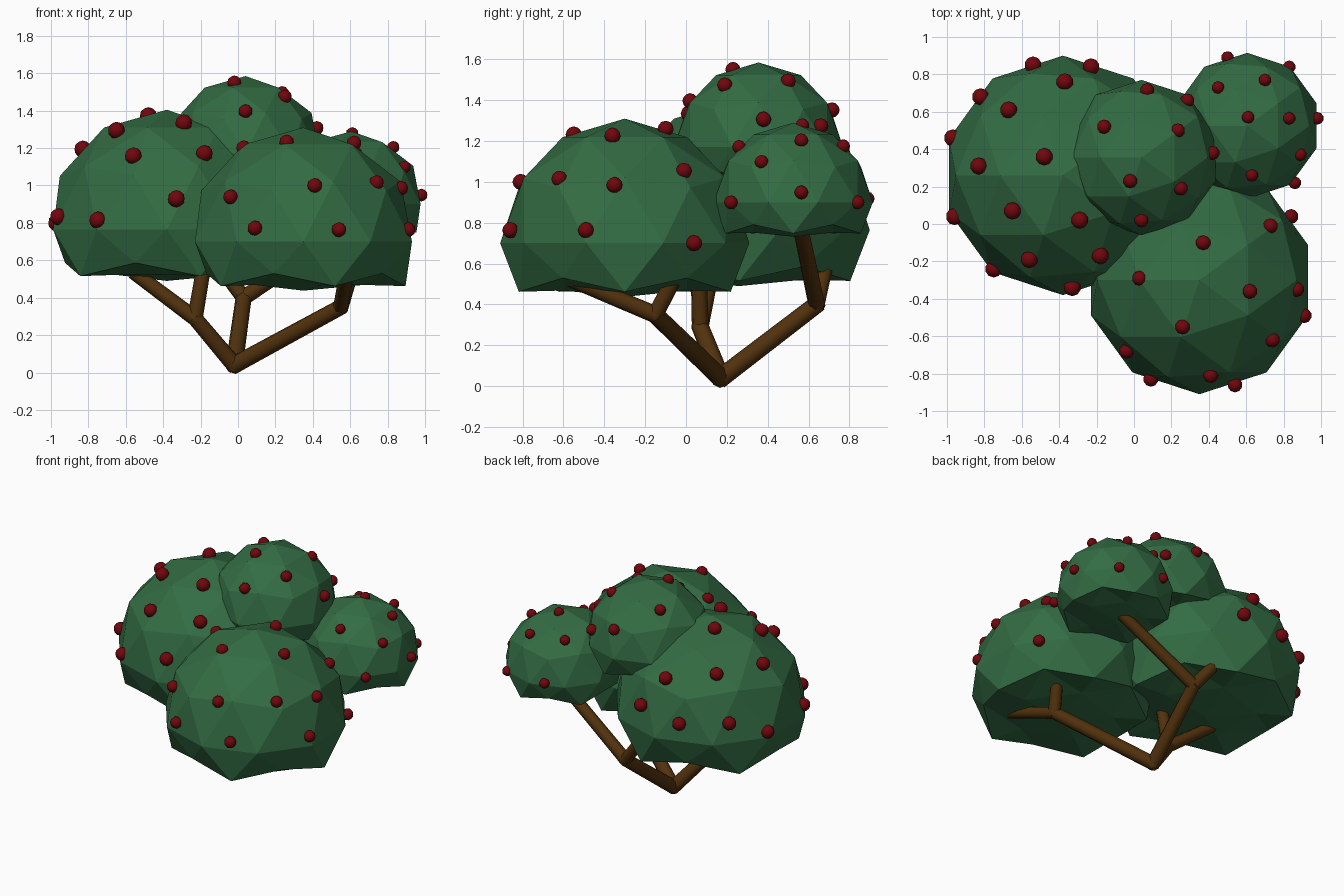
import bpy, bmesh
from math import pi, sqrt
from mathutils import Vector, Matrix

cube = bpy.data.objects.get("Cube")
if cube:
    bpy.data.objects.remove(cube, do_unlink=True)


def make_material(name, colour):
    mat = bpy.data.materials.new(name)
    mat.use_nodes = True
    mat.diffuse_color = (*colour, 1)
    mat.node_tree.nodes["Principled BSDF"].inputs["Base Color"].default_value = (*colour, 1)
    return mat


leaf_green = make_material("leaf green", (0.033, 0.15, 0.057))
berry_red = make_material("berry red", (0.165, 0.002, 0.004))
bark_brown = make_material("bark brown", (0.085, 0.032, 0.004))


def add_object(name, bm, material, smooth=False):
    mesh = bpy.data.meshes.new(name)
    for face in bm.faces:
        face.smooth = smooth and len(face.verts) <= 4
    bm.to_mesh(mesh)
    bm.free()
    mesh.materials.append(material)
    obj = bpy.data.objects.new(name, mesh)
    bpy.context.collection.objects.link(obj)


def foliage(name, centre, radius):
    """Faceted ball whose underside is pushed up into a shallow, uneven hollow."""
    bm = bmesh.new()
    bmesh.ops.create_icosphere(bm, subdivisions=2, radius=1, matrix=Matrix.Rotation(pi, 4, "Z"))
    for v in bm.verts:
        if v.co.z < -0.95:
            v.co.z = -0.43
        elif v.co.z < -0.7:
            v.co.z = -0.38
        elif v.co.z < -0.5:
            v.co.z = -0.28
        elif v.co.z < -0.4:
            v.co.z = -0.39
        v.co = v.co * radius + Vector(centre)
    add_object(name, bm, leaf_green)


def berries(name, centre, radius, size, spots):
    """Berries dropped vertically onto the upper half of a foliage ball."""
    bm = bmesh.new()
    c = Vector(centre)
    reach = radius * 0.975
    for x, y in spots:
        dx, dy = x - c.x, y - c.y
        z = c.z + sqrt(max(0, reach ** 2 - dx ** 2 - dy ** 2))
        bmesh.ops.create_icosphere(bm, subdivisions=2, radius=size,
                                   matrix=Matrix.Translation((x, y, z)))
    add_object(name, bm, berry_red, smooth=True)


def branch(name, start, end, radius):
    """Eight-sided stick between two points, running slightly past both."""
    a, b = Vector(start), Vector(end)
    axis = b - a
    turn = axis.to_track_quat("Z", "Y").to_matrix().to_4x4()
    bm = bmesh.new()
    bmesh.ops.create_cone(bm, cap_ends=True, segments=8, radius1=radius, radius2=radius * 0.92,
                          depth=axis.length + radius * 0.6,
                          matrix=Matrix.Translation((a + b) / 2) @ turn)
    add_object(name, bm, bark_brown, smooth=True)


# Foliage balls: centre, radius, berry size, berry spots seen from above
clumps = {
    "front": ((0.35, -0.3, 0.7), 0.61, 0.04, [
        (0.37, -0.1), (0.73, -0.01), (0.03, -0.29), (0.62, -0.36), (0.26, -0.55),
        (0.87, -0.35), (0.74, -0.62), (0.41, -0.81), (-0.04, -0.68), (0.09, -0.83),
        (0.54, -0.86), (0.91, -0.49), (0.84, 0.04)]),
    "right": ((-0.38, 0.26, 0.765), 0.64, 0.046, [
        (-0.37, 0.76), (-0.67, 0.61), (-0.48, 0.36), (-0.83, 0.31), (-0.65, 0.07),
        (-0.56, -0.19), (-0.29, 0.02), (-0.97, 0.46), (-0.96, 0.04), (-0.82, 0.68),
        (-0.54, 0.85), (-0.23, 0.84), (-0.75, -0.24), (-0.33, -0.34), (-0.18, -0.17)]),
    "top": ((0.04, 0.355, 1.17), 0.415, 0.038, [
        (-0.16, 0.52), (-0.02, 0.23), (0.25, 0.19), (0.235, 0.5), (0.07, 0.715),
        (0.285, 0.66), (0.42, 0.38), (0.04, 0.02)]),
    "left": ((0.605, 0.525, 0.9), 0.39, 0.034, [
        (0.45, 0.73), (0.7, 0.77), (0.61, 0.57), (0.63, 0.26), (0.83, 0.565),
        (0.89, 0.37), (0.98, 0.565), (0.86, 0.22), (0.83, 0.84), (0.5, 0.89)]),
}
for side, (centre, radius, size, spots) in clumps.items():
    foliage(side + "_foliage", centre, radius)
    berries(side + "_berries", centre, radius, size, spots)

# Three main boughs from one root, each forking into two twigs
root = (-0.02, 0.17, 0.04)
boughs = {
    "right": ((-0.23, 0.07, 0.29), [(-0.55, 0.12, 0.53), (-0.17, 0.06, 0.64)]),
    "back": ((0.03, 0.64, 0.4), [(0.6, 0.56, 0.78), (-0.1, 0.68, 0.57)]),
    "front": ((0.55, -0.15, 0.35), [(0.62, -0.03, 0.58), (0.58, -0.58, 0.53)]),
}
for side, (fork, tips) in boughs.items():
    branch(side + "_bough", root, fork, 0.047)
    for label, tip in zip(("outer", "inner"), tips):
        branch(f"{side}_{label}_twig", fork, tip, 0.042)
